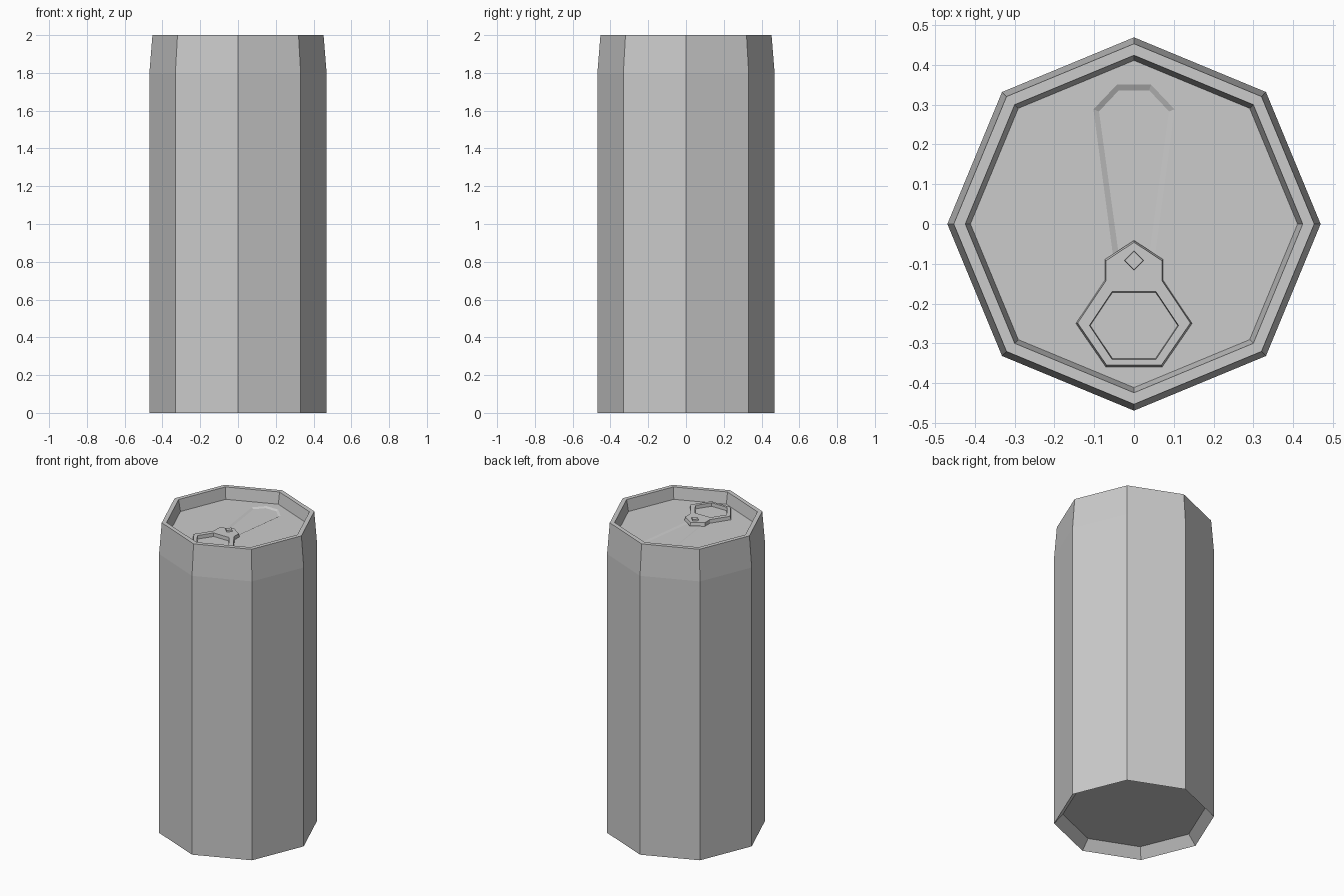
import bpy
import bmesh
from math import cos, sin, pi

cube = bpy.data.objects.get("Cube")
if cube:
    bpy.data.objects.remove(cube, do_unlink=True)

# Single bare metal colour
metal = bpy.data.materials.new("grey_metal")
metal.use_nodes = True
grey = (0.6, 0.6, 0.6, 1)
metal.diffuse_color = grey
metal.node_tree.nodes["Principled BSDF"].inputs["Base Color"].default_value = grey

FLOOR = 1.926


def ngon(sides, radius, centre_y=0):
    return [(radius * cos(2 * pi * i / sides), centre_y + radius * sin(2 * pi * i / sides))
            for i in range(sides)]


def mirrored(half):
    """Close a right-hand outline with its left-hand reflection."""
    return half + [(-x, y) for x, y in reversed(half) if x > 0]


def scaled(points, factor, centre_y):
    return [(x * factor, centre_y + (y - centre_y) * factor) for x, y in points]


def ring(bm, points, z):
    return [bm.verts.new((x, y, z)) for x, y in points]


def bridge(bm, a, b):
    for i in range(len(a)):
        j = (i + 1) % len(a)
        bm.faces.new((a[i], a[j], b[j], b[i]))


def fill_between(bm, outer, inner):
    """Flat face with a hole in it."""
    edges = []
    for loop in (outer, inner):
        for i, v in enumerate(loop):
            pair = (v, loop[(i + 1) % len(loop)])
            edges.append(bm.edges.get(pair) or bm.edges.new(pair))
    bmesh.ops.triangle_fill(bm, edges=edges, use_beauty=True, normal=(0, 0, 1))


def finish(bm, name):
    bmesh.ops.recalc_face_normals(bm, faces=bm.faces[:])
    mesh = bpy.data.meshes.new(name)
    bm.to_mesh(mesh)
    bm.free()
    mesh.materials.append(metal)
    obj = bpy.data.objects.new(name, mesh)
    bpy.context.collection.objects.link(obj)
    return obj


# Can body: recessed base, wall, shoulder, lip and sunken lid
profile = [(0.418, 0.06), (0.469, 0), (0.469, 1.8), (0.457, 1.95),
           (0.453, 2), (0.424, 2), (0.411, FLOOR)]
bm = bmesh.new()
rings = [ring(bm, ngon(8, r), z) for r, z in profile]
for a, b in zip(rings, rings[1:]):
    bridge(bm, a, b)
bm.faces.new(rings[0])

# Pressed opening panel in the lid
opening = mirrored([(0.05, -0.1), (0.102, 0.288), (0.043, 0.35)])
panel = mirrored([(0.037, -0.087), (0.088, 0.283), (0.038, 0.336)])
rim = ring(bm, opening, FLOOR)
sunk = ring(bm, panel, FLOOR - 0.007)
bridge(bm, rim, sunk)
bm.faces.new(sunk)
fill_between(bm, rings[-1], rim)
finish(bm, "can_body")

# Pull tab with finger hole
outline = mirrored([(0, -0.041), (0.073, -0.089), (0.073, -0.141),
                    (0.146, -0.25), (0.071, -0.359)])
hole = mirrored([(0.055, -0.17), (0.112, -0.255), (0.055, -0.34)])
bm = bmesh.new()
low_out = ring(bm, outline, FLOOR)
low_in = ring(bm, scaled(hole, 0.98, -0.255), FLOOR)
top_out = ring(bm, scaled(outline, 0.97, -0.21), FLOOR + 0.022)
top_in = ring(bm, hole, FLOOR + 0.022)
bridge(bm, low_out, top_out)
bridge(bm, low_in, top_in)
fill_between(bm, top_out, top_in)
fill_between(bm, low_out, low_in)
finish(bm, "pull_tab")

# Rivet holding the tab
bm = bmesh.new()
base = ring(bm, ngon(4, 0.026, -0.092), FLOOR + 0.01)
cap = ring(bm, ngon(4, 0.023, -0.092), FLOOR + 0.032)
bridge(bm, base, cap)
bm.faces.new(cap)
bm.faces.new(base)
finish(bm, "rivet")
